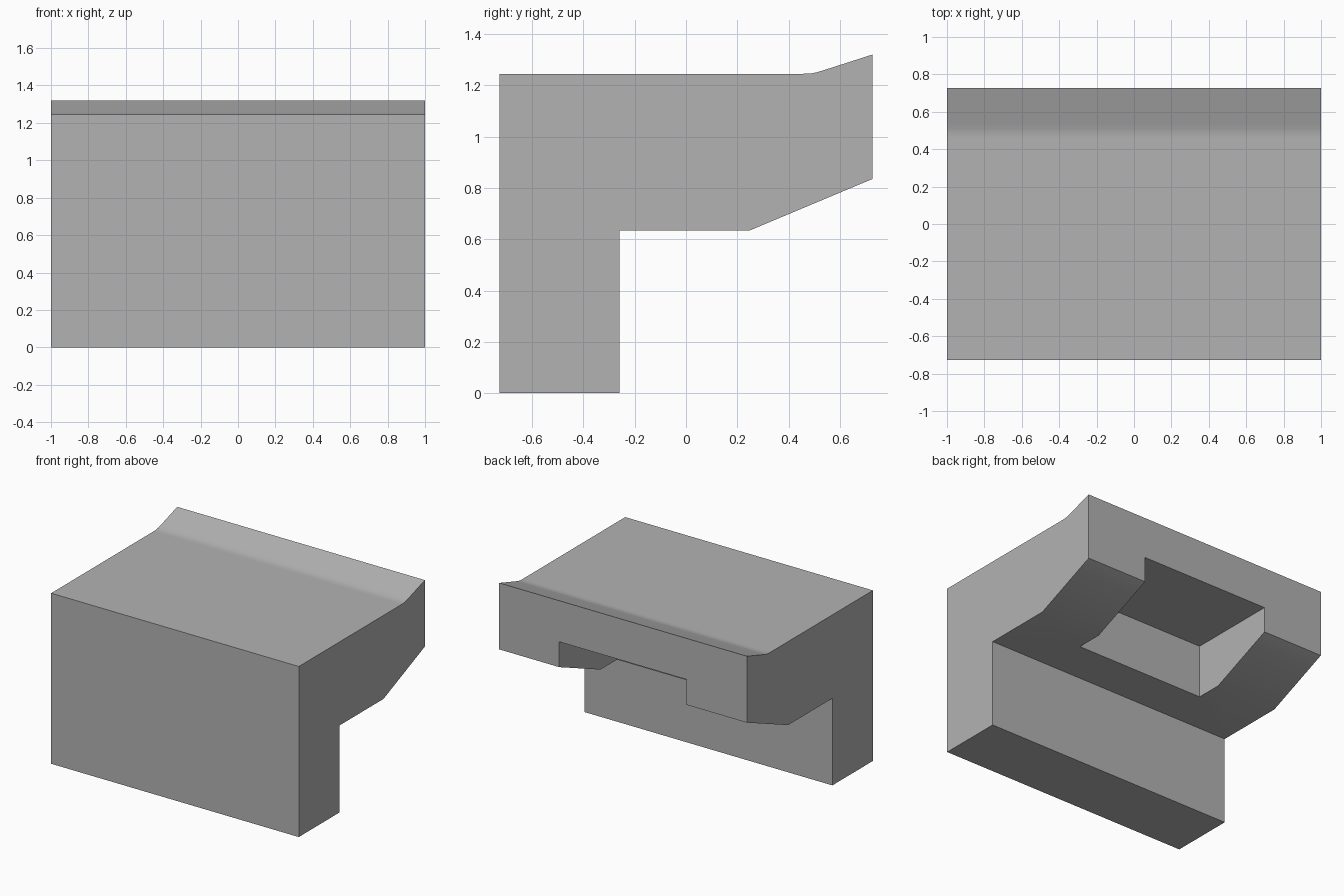
import bpy
import bmesh
import math

if "Cube" in bpy.data.objects:
    bpy.data.objects.remove(bpy.data.objects["Cube"], do_unlink=True)

grey = bpy.data.materials.new("plain grey")
grey.use_nodes = True
COLOUR = (0.45, 0.45, 0.45, 1)
grey.diffuse_color = COLOUR
grey.node_tree.nodes["Principled BSDF"].inputs["Base Color"].default_value = COLOUR


def extrude_profile(name, profile, half_width):
    """Sweep a closed (y, z) outline along x, centred on x = 0."""
    bm = bmesh.new()
    face = bm.faces.new([bm.verts.new((-half_width, y, z)) for y, z in profile])
    result = bmesh.ops.extrude_face_region(bm, geom=[face])
    verts = [v for v in result["geom"] if isinstance(v, bmesh.types.BMVert)]
    bmesh.ops.translate(bm, verts=verts, vec=(2 * half_width, 0, 0))
    bmesh.ops.recalc_face_normals(bm, faces=bm.faces)
    mesh = bpy.data.meshes.new(name)
    bm.to_mesh(mesh)
    bm.free()
    mesh.materials.append(grey)
    obj = bpy.data.objects.new(name, mesh)
    bpy.context.collection.objects.link(obj)
    return obj


# Solid L-shaped body with a flared lip and a sloping underside at the back
body = extrude_profile("overhanging_body", [
    (-0.727, 0), (-0.26, 0), (-0.26, 0.635), (0.25, 0.635),
    (0.727, 0.835), (0.727, 1.32), (0.54, 1.26), (0.51, 1.251),
    (0.485, 1.246), (0.455, 1.245), (-0.727, 1.245)], 1.0)

# Rectangular recess cut up into the underside, open at the back
cutter = extrude_profile("recess_cutter", [
    (0.06, 0.5), (0.9, 0.5), (0.9, 1.02), (0.06, 1.02)], 0.515)
cutter.hide_render = True

bpy.context.view_layer.objects.active = body
body.select_set(True)
recess = body.modifiers.new("recess", 'BOOLEAN')
recess.operation = 'DIFFERENCE'
recess.solver = 'EXACT'
recess.object = cutter
bpy.ops.object.modifier_apply(modifier=recess.name)
bpy.data.objects.remove(cutter, do_unlink=True)

# Soft shading across the gentle bends, crisp edges elsewhere
bpy.ops.object.shade_smooth_by_angle(angle=math.radians(30))
weighted = body.modifiers.new("even shading", 'WEIGHTED_NORMAL')
weighted.keep_sharp = True
